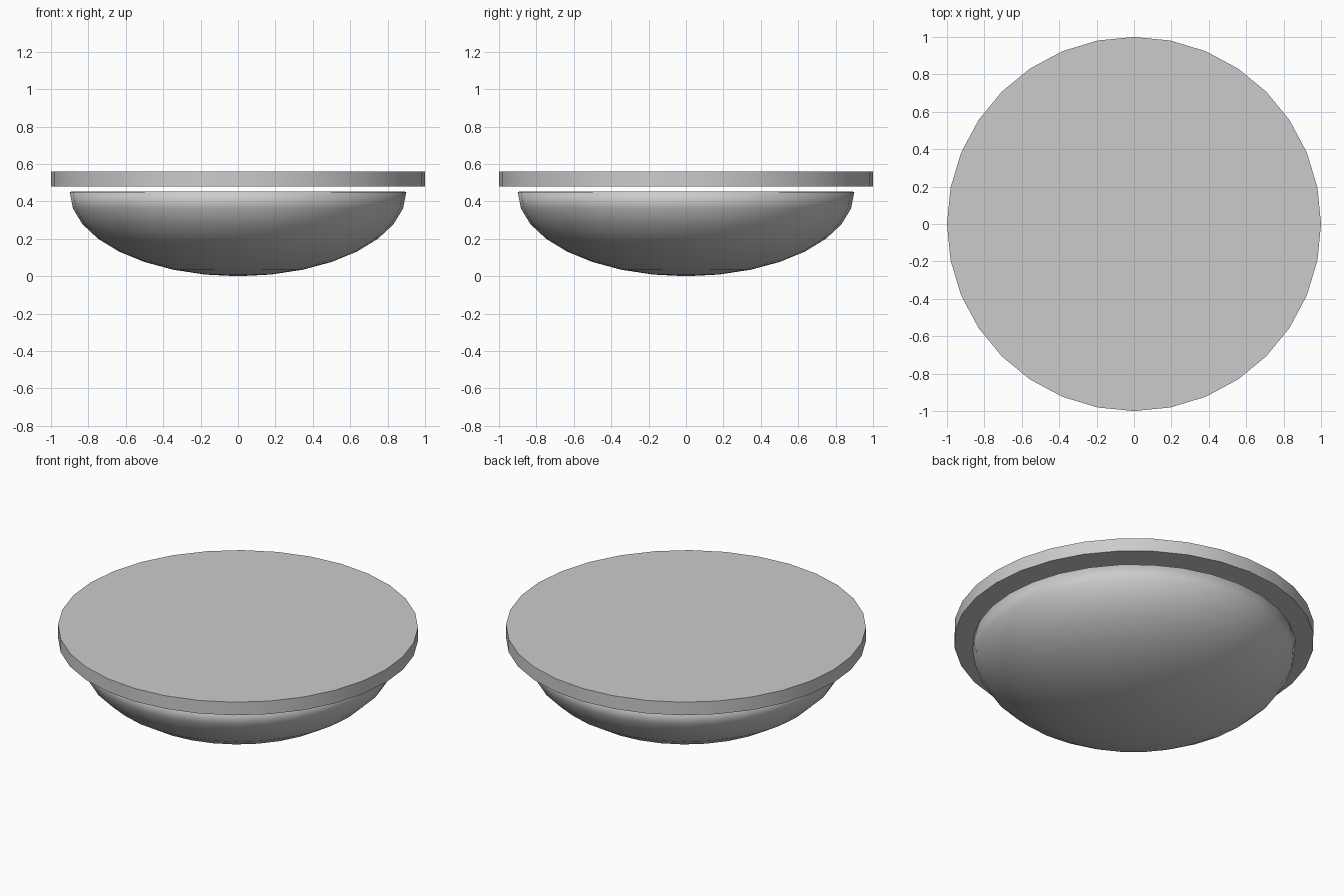
import bpy, bmesh

if "Cube" in bpy.data.objects:
    bpy.data.objects.remove(bpy.data.objects["Cube"])

SIDES = 32


def finish(obj):
    """Smooth the rounded surfaces while keeping the rims crisp."""
    bpy.ops.object.select_all(action='DESELECT')
    obj.select_set(True)
    bpy.context.view_layer.objects.active = obj
    bpy.ops.object.shade_smooth_by_angle()


def disc(name, radius, bottom, top):
    bpy.ops.mesh.primitive_cylinder_add(
        vertices=SIDES, radius=radius, depth=top - bottom,
        location=(0, 0, (bottom + top) / 2))
    obj = bpy.context.object
    obj.name = name
    finish(obj)


# Flat round lid, made of an upper plate and a lower plate
disc("lid_upper_plate", 1.0, 0.52, 0.56)
disc("lid_lower_plate", 1.0, 0.48, 0.52)

# Shallow bowl: lower half of a flattened sphere, just below the lid
bpy.ops.mesh.primitive_uv_sphere_add(segments=SIDES, ring_count=16, radius=1.0)
bowl = bpy.context.object
bowl.name = "bowl"
bm = bmesh.new()
bm.from_mesh(bowl.data)
bmesh.ops.delete(bm, geom=[v for v in bm.verts if v.co.z > 0.01], context='VERTS')
bmesh.ops.scale(bm, vec=(0.9, 0.9, 0.45), verts=bm.verts)
bmesh.ops.translate(bm, vec=(0, 0, 0.45), verts=bm.verts)
bm.to_mesh(bowl.data)
bm.free()
finish(bowl)

# Thin bowl wall, thickened inward
wall = bowl.modifiers.new("wall", 'SOLIDIFY')
wall.thickness = 0.02
wall.offset = -1
